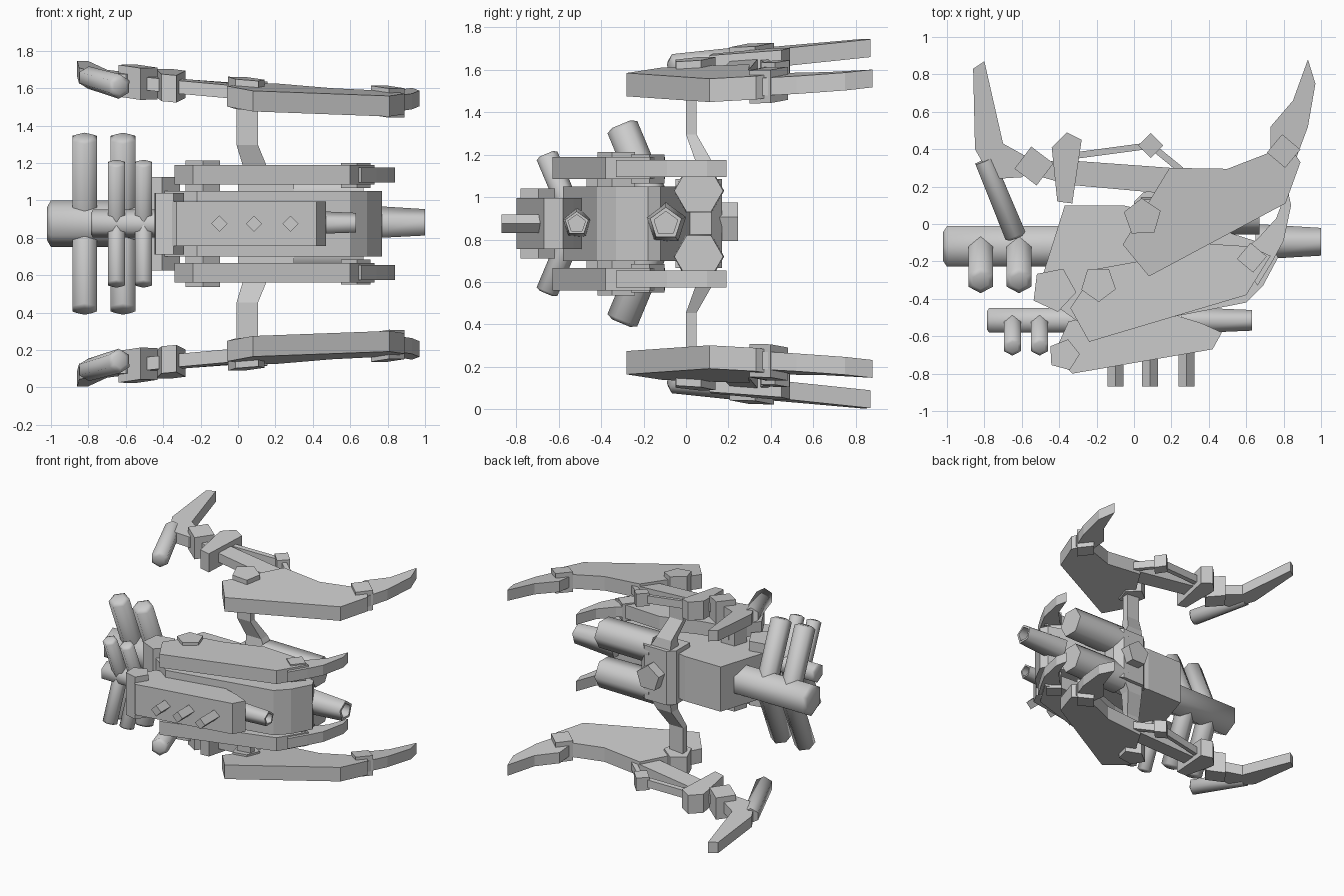
import bpy, bmesh, math
from mathutils import Vector, Matrix

if "Cube" in bpy.data.objects:
    bpy.data.objects.remove(bpy.data.objects["Cube"])

ZC = 0.875          # the craft is mirrored above and below this height


def finish(name, bm, mirror=False, smooth=False):
    bmesh.ops.recalc_face_normals(bm, faces=bm.faces)
    me = bpy.data.meshes.new(name)
    bm.to_mesh(me)
    bm.free()
    ob = bpy.data.objects.new(name, me)
    bpy.context.collection.objects.link(ob)
    ob.location.z = ZC
    if mirror:
        m = ob.modifiers.new("Mirror", 'MIRROR')
        m.use_axis = (False, False, True)
        m.use_mirror_merge = False
    if smooth:
        bpy.context.view_layer.objects.active = ob
        ob.select_set(True)
        bpy.ops.object.shade_smooth_by_angle(angle=math.radians(75))
        ob.select_set(False)
    return ob


def tilt(x, y):
    # height of the sloping outer wing plane
    return 0.686 - 0.083 * x + 0.086 * y


def prism(name, pts, z0, z1, wing=False, mirror=True):
    bm = bmesh.new()
    lo = [bm.verts.new((x, y, z0 + (tilt(x, y) if wing else 0))) for x, y in pts]
    hi = [bm.verts.new((x, y, z1 + (tilt(x, y) if wing else 0))) for x, y in pts]
    bm.faces.new(lo)
    bm.faces.new(hi)
    n = len(pts)
    for i in range(n):
        j = (i + 1) % n
        bm.faces.new((lo[i], lo[j], hi[j], hi[i]))
    return finish(name, bm, mirror)


def ngon(c, r, n, a=0):
    return [(c[0] + r * math.cos(math.radians(a) + i * math.tau / n),
             c[1] + r * math.sin(math.radians(a) + i * math.tau / n)) for i in range(n)]


def bar(a, b, w):
    # flat bar outline between two points
    a, b = Vector(a), Vector(b)
    d = (b - a).normalized()
    s = Vector((-d.y, d.x)) * w / 2
    return [tuple(p) for p in (a - s, b - s, b + s, a + s)]


def rod(name, p0, p1, r0, r1, sides=6, rim=0.0, depth=0.0, mirror=False, smooth=True, spin=0):
    # rim and depth shape the far end: chamfer if positive, bore if negative
    p0, p1 = Vector(p0), Vector(p1)
    d = p1 - p0
    bm = bmesh.new()
    bmesh.ops.create_cone(bm, cap_ends=True, segments=sides, radius1=r0, radius2=r1, depth=d.length)
    if rim:
        bm.faces.ensure_lookup_table()
        cap = max(bm.faces, key=lambda f: f.calc_center_median().z)
        bmesh.ops.inset_individual(bm, faces=[cap], thickness=rim, depth=0 if depth < 0 else depth)
        if depth < 0:
            bmesh.ops.translate(bm, verts=bmesh.ops.extrude_discrete_faces(
                bm, faces=[cap])['faces'][0].verts, vec=(0, 0, depth))
    rot = d.to_track_quat('Z', 'Y').to_matrix().to_4x4()
    bm.transform(Matrix.Translation((p0 + p1) / 2) @ rot @ Matrix.Rotation(math.radians(spin), 4, 'Z'))
    return finish(name, bm, mirror, smooth)


# central hull
prism("core_hull", [(-0.49, -0.28), (-0.37, 0.10), (-0.06, 0.10), (0.3, 0.02), (0.74, -0.12), (0.77, -0.18),
                    (0.69, -0.33), (0.6, -0.42), (-0.22, -0.58), (-0.4, -0.45)], -0.175, 0.175, mirror=False)
prism("rear_block", [(0.0, -0.05), (0.30, -0.05), (0.30, 0.12), (0.24, 0.17), (0.05, 0.17), (0.0, 0.12)],
      -0.21, 0.21, mirror=False)
rod("rear_cap", (0.16, 0.14, 0), (0.16, 0.245, 0), 0.10, 0.10, 5, smooth=False)
prism("hull_pivot", ngon((-0.43, -0.35), 0.122, 5, 65), -0.25, 0.25, mirror=False)

# inner side plates with claws
prism("side_plate", [(-0.24, -0.63), (0.60, -0.38), (0.73, -0.17), (0.62, -0.12), (0.30, -0.10),
                     (0.02, -0.20), (-0.20, -0.24), (-0.34, -0.45)], 0.21, 0.315)
prism("side_plate_pivot", ngon((-0.19, -0.32), 0.097, 5, 55), 0.17, 0.338)
prism("side_claw", [(0.60, -0.24), (0.66, -0.33), (0.74, -0.20), (0.80, -0.09), (0.84, 0.10), (0.82, 0.19),
                    (0.76, 0.03), (0.66, -0.08), (0.58, -0.14)], 0.22, 0.30)
prism("side_claw_pivot", ngon((0.63, -0.18), 0.08, 4, 5), 0.19, 0.325)

# front pod
prism("front_pod", [(-0.43, -0.70), (-0.33, -0.80), (0.42, -0.67), (0.47, -0.58), (0.36, -0.53),
                    (0.1, -0.45), (-0.35, -0.52)], -0.12, 0.12, mirror=False)
prism("pod_pivot", ngon((-0.375, -0.70), 0.086, 5, 75), -0.165, 0.165, mirror=False)
for x in (-0.1, 0.085, 0.28):
    rod("pod_peg", (x, -0.68, 0), (x, -0.87, 0), 0.043, 0.043, 4, smooth=False)

# rear barrels, exhaust stacks and muzzles
rod("main_barrel", (-0.3, -0.12, 0), (-1.0, -0.12, 0), 0.125, 0.125, 6, 0.035, 0.02)
rod("pod_barrel", (-0.25, -0.515, 0), (-0.775, -0.515, 0), 0.075, 0.075, 6, 0.02, 0.012)
for x in (-0.82, -0.615):
    rod("large_stack", (x, -0.11, 0.0), (x, -0.30, 0.455), 0.076, 0.076, 6, 0.03, 0.015, mirror=True)
for x in (-0.65, -0.505):
    rod("small_stack", (x, -0.52, 0.0), (x, -0.655, 0.32), 0.053, 0.053, 6, 0.02, 0.01, mirror=True)
rod("main_muzzle", (0.65, -0.095, 0), (1.0, -0.095, 0), 0.10, 0.078, 5, 0.02, -0.14)
rod("pod_muzzle", (0.25, -0.515, 0), (0.63, -0.515, 0), 0.075, 0.058, 5, 0.015, -0.1)
rod("engine", (0.2, 0.06, 0.155), (0.67, 0.06, 0.155), 0.12, 0.115, 6, mirror=True, spin=90)

# struts to the outer wings, lofted through a short path
bm = bmesh.new()
rings = []
for x, y, z, w, t in ((0.05, 0.025, 0.70, 0.115, 0.05), (0.05, 0.025, 0.42, 0.115, 0.05),
                      (0.10, 0.09, 0.28, 0.13, 0.08), (0.14, 0.09, 0.15, 0.2, 0.12)):
    rings.append([bm.verts.new((x + sx * w / 2, y + sy * t / 2, z))
                  for sx, sy in ((-1, -1), (1, -1), (1, 1), (-1, 1))])
for a, b in zip(rings, rings[1:]):
    for i in range(4):
        bm.faces.new((a[i], a[(i + 1) % 4], b[(i + 1) % 4], b[i]))
bm.faces.new(rings[0])
bm.faces.new(rings[-1])
finish("wing_strut", bm, True)

# outer wings with right claw
prism("wing_plate", [(0.08, -0.28), (0.81, 0.11), (0.89, 0.33), (0.83, 0.42), (0.72, 0.38), (0.50, 0.295),
                     (0.19, 0.30), (-0.06, -0.11)], -0.055, 0.055, True)
prism("wing_hub", ngon((0.045, 0.035), 0.103, 5, 20), -0.07, 0.09, True)
prism("wing_claw", [(0.73, 0.38), (0.87, 0.36), (0.93, 0.52), (0.97, 0.75), (0.93, 0.88), (0.85, 0.66),
                    (0.73, 0.52)], -0.042, 0.042, True)
prism("wing_claw_pivot", ngon((0.80, 0.39), 0.09, 4, 5), -0.078, 0.078, True)

# linkage arm on the left of each wing
prism("arm_link_short", bar((0.25, 0.29), (0.09, 0.42), 0.035), -0.03, 0.03, True)
prism("arm_link_long", bar((0.09, 0.42), (-0.36, 0.36), 0.035), -0.03, 0.03, True)
prism("arm_bar", [(0.2, 0.16), (0.2, 0.30), (-0.35, 0.34), (-0.56, 0.33), (-0.56, 0.27), (-0.35, 0.21)],
      -0.035, 0.035, True)
prism("arm_elbow", ngon((0.09, 0.42), 0.067, 4, 0), -0.05, 0.05, True)
prism("arm_block", [(-0.36, 0.49), (-0.44, 0.41), (-0.41, 0.12), (-0.33, 0.11), (-0.28, 0.45)],
      -0.075, 0.07, True)
prism("arm_pivot", ngon((-0.535, 0.31), 0.105, 4, 8), -0.085, 0.085, True)
prism("arm_claw", [(-0.80, 0.87), (-0.86, 0.83), (-0.85, 0.40), (-0.76, 0.24), (-0.60, 0.25), (-0.52, 0.33),
                   (-0.70, 0.43)], -0.042, 0.042, True)
a, b = (-0.80, 0.34), (-0.635, -0.06)
rod("arm_barrel", (*a, tilt(*a)), (*b, tilt(*b)), 0.06, 0.066, 6, 0.025, 0.015, mirror=True)
